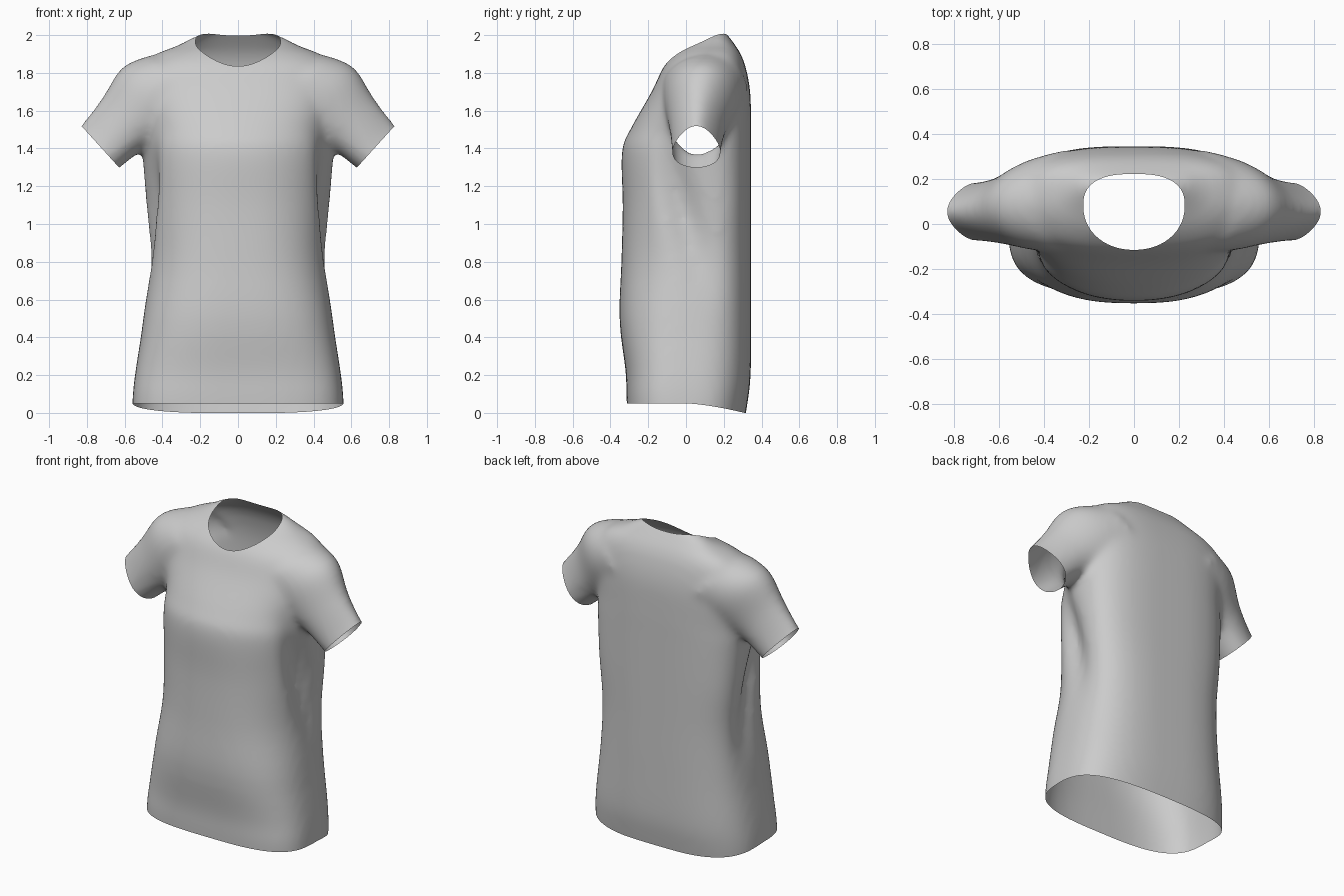
import bpy, bmesh, math
from mathutils import Vector

cube = bpy.data.objects.get("Cube")
if cube:
    bpy.data.objects.remove(cube)

fabric = bpy.data.materials.new("light grey fabric")
fabric.use_nodes = True
grey = (0.6, 0.6, 0.6, 1)
fabric.diffuse_color = grey
fabric.node_tree.nodes["Principled BSDF"].inputs["Base Color"].default_value = grey

SIDES = 64


def spline(rows, steps=4):
    """Smoothly interpolate a list of section rows."""
    out = []
    for i in range(len(rows) - 1):
        a, b = rows[max(i - 1, 0)], rows[i]
        c, d = rows[i + 1], rows[min(i + 2, len(rows) - 1)]
        for k in range(steps):
            t = k / steps
            out.append([q + t * (r - p) / 2 + t * t * (2 * p - 5 * q + 4 * r - s) / 2
                        + t ** 3 * (3 * q - p - 3 * r + s) / 2
                        for p, q, r, s in zip(a, b, c, d)])
    return out + [rows[-1]]


def power(v, n):
    return math.copysign(abs(v) ** (2 / n), v)


def loft(bm, rings):
    """Skin closed rings of points and cap both ends."""
    loops = [[bm.verts.new(p) for p in ring] for ring in rings]
    for lo, hi in zip(loops, loops[1:]):
        for i in range(SIDES):
            j = (i + 1) % SIDES
            bm.faces.new((lo[i], lo[j], hi[j], hi[i]))
    bm.faces.new(loops[0][::-1])
    bm.faces.new(loops[-1])


def torso_ring(z, half, front, back, mid, nf):
    # shallow fold slanting backward down each side from the armpit
    fold = 0.07 * math.exp(-((z - 1.12) / 0.35) ** 2)
    crease = -0.07 + 0.25 * (1.3 - z)
    ring = []
    for i in range(SIDES):
        a = 2 * math.pi * i / SIDES
        c, s = math.cos(a), math.sin(a)
        n = nf if s < 0 else 3.0
        x = half * power(c, n)
        y = mid + (back - mid if s > 0 else mid - front) * power(s, n)
        dent = fold * math.exp(-((y - crease) / 0.085) ** 2)
        ring.append((x - math.copysign(min(dent, abs(x)), x), y, z))
    return ring


def sleeve_ring(x, z, high, deep, mid, taper, side):
    """Tilted oval, narrowed toward the top by taper."""
    ring = []
    for i in range(SIDES):
        a = 2 * math.pi * i / SIDES
        h = high * math.cos(a)
        d = deep * math.sin(a) * (1 - taper * math.cos(a))
        ring.append((side * (x + 0.67 * h), mid + d, z + 0.74 * h))
    return ring


# torso sections: height, half width, front, back, widest depth, front roundness
torso = [
    (-0.1, 0.56, -0.31, 0.3, 0, 3.2),
    (0.05, 0.557, -0.315, 0.325, 0, 3.2),
    (0.2, 0.542, -0.32, 0.342, 0, 3),
    (0.5, 0.502, -0.352, 0.345, 0.02, 2.7),
    (0.8, 0.472, -0.342, 0.345, 0.07, 2.5),
    (1.1, 0.488, -0.335, 0.345, 0.1, 2.4),
    (1.38, 0.507, -0.34, 0.345, 0.07, 2.2),
    (1.5, 0.505, -0.295, 0.345, 0.06, 2.2),
    (1.7, 0.51, -0.182, 0.34, 0.08, 2.5),
    (1.83, 0.5, -0.12, 0.316, 0.1, 2.5),
    (1.9, 0.43, -0.06, 0.29, 0.12, 2.2),
    (1.945, 0.32, 0, 0.262, 0.14, 2),
    (1.99, 0.235, 0.08, 0.228, 0.16, 2),
    (2.04, 0.12, 0.12, 0.19, 0.16, 2),
]
# sleeve sections: x, height, half height, half depth, centre depth, top taper
sleeve = [
    (0.29, 1.71, 0.25, 0.23, 0.1, 0),
    (0.445, 1.645, 0.25, 0.2, 0.085, 0.05),
    (0.597, 1.537, 0.18, 0.148, 0.062, 0.2),
    (0.73, 1.41, 0.153, 0.122, 0.055, 0.35),
    (0.82, 1.33, 0.15, 0.122, 0.055, 0.35),
]

bm = bmesh.new()
loft(bm, [torso_ring(*row) for row in spline(torso)])
for side in (-1, 1):
    loft(bm, [sleeve_ring(*row, side) for row in spline(sleeve)])
bmesh.ops.recalc_face_normals(bm, faces=bm.faces)
mesh = bpy.data.meshes.new("shirt")
bm.to_mesh(mesh)
bm.free()
shirt = bpy.data.objects.new("shirt", mesh)
bpy.context.collection.objects.link(shirt)

# blend torso and sleeves into one skin
remesh = shirt.modifiers.new("blend", 'REMESH')
remesh.mode = 'VOXEL'
remesh.voxel_size = 0.018
soften = shirt.modifiers.new("soften", 'SMOOTH')
soften.factor = 0.5
soften.iterations = 18
graph = bpy.context.evaluated_depsgraph_get()
skin = bpy.data.meshes.new_from_object(shirt.evaluated_get(graph))
shirt.modifiers.clear()
shirt.data = skin

bm = bmesh.new()
bm.from_mesh(skin)


def cut(faces, point, normal):
    geom = set(faces)
    for f in faces:
        geom.update(f.verts)
        geom.update(f.edges)
    bmesh.ops.bisect_plane(bm, geom=list(geom), plane_co=point,
                           plane_no=normal, clear_outer=True)


# sleeve openings
for side in (-1, 1):
    cut([f for f in bm.faces if f.calc_center_median().x * side > 0.575
         and f.calc_center_median().z > 1.15],
        Vector((side * 0.73, 0, 1.41)), Vector((side * 0.74, 0, -0.67)))

# hem opening, dipping toward the back
cut(bm.faces[:], Vector((0, 0, 0)), Vector((0, 0, -1)))
for v in bm.verts:
    if v.co.z < 0.4:
        t = min(max(v.co.y / 0.31, 0), 1)
        v.co.z += 0.05 * (1 - t ** 1.5) * (1 - v.co.z / 0.4)


# neck opening: rounder at the front, squarer at the back
def neck(p):
    y = p.y - 0.08
    n, depth = (2.6, 0.142) if y > 0 else (2.1, 0.195)
    return (abs(p.x / 0.225) ** n + abs(y / depth) ** n) ** (1 / n) - 1


rim = []
for e in [e for e in bm.edges if min(v.co.z for v in e.verts) > 1.7]:
    a, b = e.verts
    na, nb = neck(a.co), neck(b.co)
    if na * nb < 0:
        rim.append(bmesh.utils.edge_split(e, a, na / (na - nb))[1])
bmesh.ops.connect_verts(bm, verts=rim)
hole = [f for f in bm.faces if f.calc_center_median().z > 1.7
        and neck(f.calc_center_median()) < 0]
bmesh.ops.delete(bm, geom=hole, context='FACES')

for f in bm.faces:
    f.smooth = True
    f.material_index = 0
bm.to_mesh(skin)
bm.free()
skin.materials.clear()
skin.materials.append(fabric)
